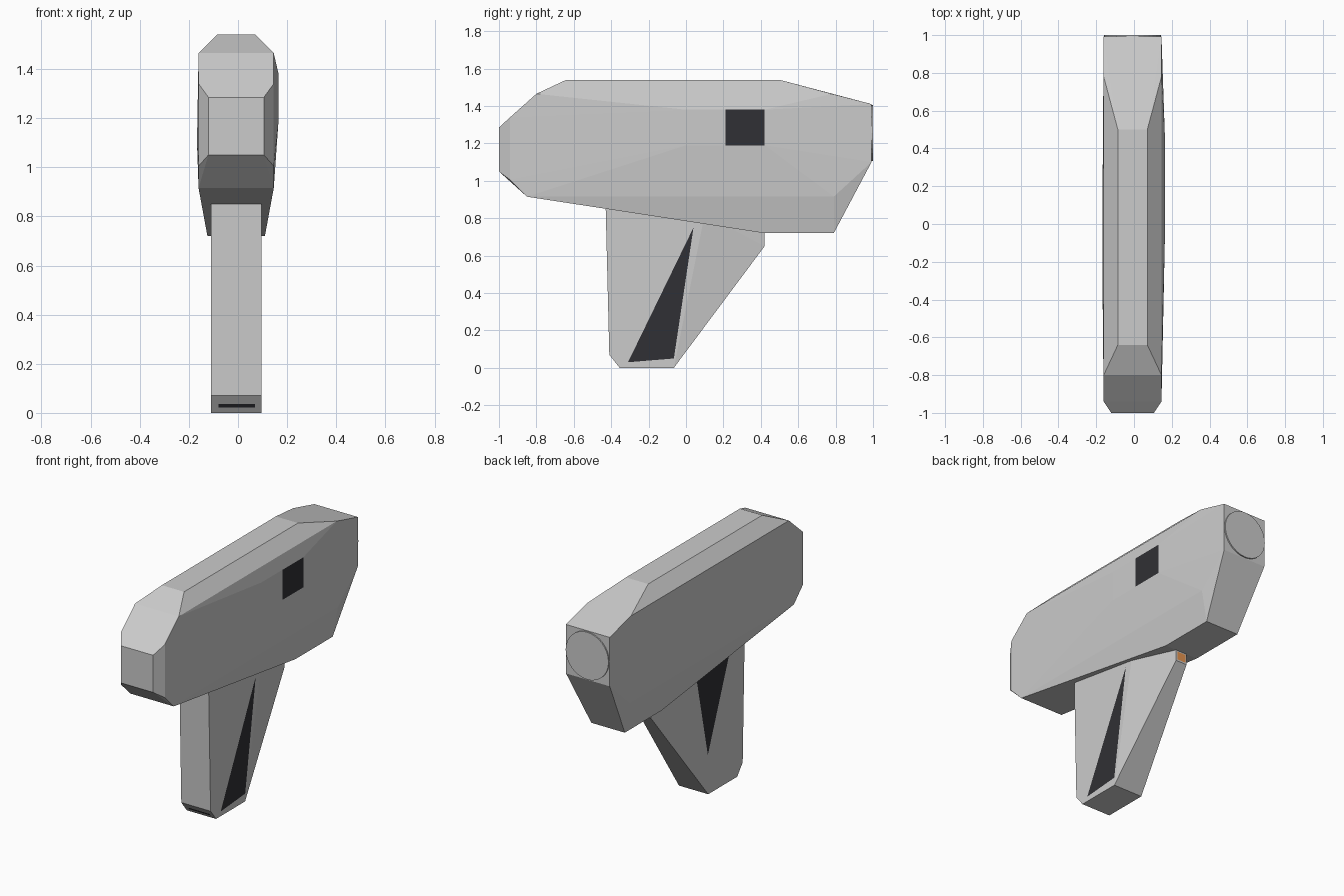
import bpy, bmesh, math
from mathutils import Matrix

if "Cube" in bpy.data.objects:
    bpy.data.objects.remove(bpy.data.objects["Cube"])

CX = -0.0075  # the shell is very slightly off centre


def finish(bm, name, mat=None):
    mesh = bpy.data.meshes.new(name)
    bm.to_mesh(mesh)
    bm.free()
    ob = bpy.data.objects.new(name, mesh)
    bpy.context.collection.objects.link(ob)
    if mat:
        mesh.materials.append(mat)
    return ob


def hull(name, pairs, extra=()):
    """Convex shell from mirrored (half width, y, z) stations."""
    bm = bmesh.new()
    for w, y, z in pairs:
        for s in (-1, 1):
            bm.verts.new((CX + s * w, y, z))
    for p in extra:
        bm.verts.new(p)
    bmesh.ops.convex_hull(bm, input=bm.verts[:])
    bmesh.ops.delete(bm, geom=[v for v in bm.verts if not v.link_faces], context='VERTS')
    bmesh.ops.dissolve_limit(bm, angle_limit=math.radians(0.5), verts=bm.verts[:], edges=bm.edges[:])
    bmesh.ops.recalc_face_normals(bm, faces=bm.faces[:])
    return finish(bm, name)


def panel(name, points, mat):
    """Thin flush colour inlay."""
    bm = bmesh.new()
    bm.faces.new([bm.verts.new(p) for p in points])
    return finish(bm, name, mat)


def material(name, rgb):
    m = bpy.data.materials.new(name)
    m.diffuse_color = (*rgb, 1)
    m.use_nodes = True
    m.node_tree.nodes["Principled BSDF"].inputs["Base Color"].default_value = m.diffuse_color
    return m


dark = material("dark", (0.03, 0.03, 0.035))
orange = material("orange", (0.8, 0.3, 0.08))

# Faceted main housing
W = 0.153
hull("housing", [
    (0.113, -1, 1.05), (0.113, -1, 1.285),
    (W, -0.94, 1.005), (W, -0.94, 1.34),
    (W, -0.80, 1.465), (0.078, -0.64, 1.54),
    (0.078, 0.50, 1.54), (W, 0.78, 1.465),
    (W, 0.992, 1.41), (W, 0.992, 1.10),
    (W, -0.85, 0.915), (W, 0.79, 0.915),
    (0.117, 0.79, 0.72), (0.117, 0.42, 0.72), (W - 0.005, -0.85, 0.915),
], [(0.165, 0.0, 1.38), (0.165, 0.42, 1.38), (0.165, 0.0, 1.19), (0.165, 0.42, 1.19),
    (-0.167, -0.3, 1.1), (-0.167, 0.1, 1.1)])

# Tapered handle, narrowing to the trigger edge at the back
G = 0.1025
hull("handle", [
    (G, -0.43, 0.88), (G, -0.41, 0.07), (G, -0.355, 0), (G, -0.065, 0),
    (G, 0.10, 0.82), (0.04, 0.42, 0.65), (0.04, 0.42, 0.73),
])

# Round end cap
bm = bmesh.new()
bmesh.ops.create_cone(bm, cap_ends=True, segments=32, radius1=0.15, radius2=0.15, depth=0.02,
                      matrix=Matrix.Translation((CX, 0.99, 1.255)) @ Matrix.Rotation(math.pi / 2, 4, 'X'))
finish(bm, "end_cap")

# Side window
panel("side_window", [(0.1655, y, z) for y, z in
                      ((0.21, 1.19), (0.42, 1.19), (0.42, 1.38), (0.21, 1.38))], dark)

# Handle inlays
panel("handle_inlay_right", [(CX + G + 0.001, y, z) for y, z in
                             ((-0.31, 0.03), (-0.065, 0.05), (0.04, 0.75))], dark)
panel("handle_inlay_left", [(CX - G - 0.001, y, z) for y, z in
                            ((-0.06, 0.25), (-0.28, 0.82), (0.05, 0.76))], dark)

# Slot on the handle's toe chamfer
slope = 0.055 / 0.07
panel("toe_slot", [(x, -0.356 - z * slope, z) for x, z in
                   ((-0.08, 0.022), (0.07, 0.022), (0.07, 0.036), (-0.08, 0.036))], dark)

# Trigger
panel("trigger", [(CX + x, 0.421, z) for x, z in
                  ((-0.03, 0.66), (0.03, 0.66), (0.03, 0.712), (-0.03, 0.712))], orange)
